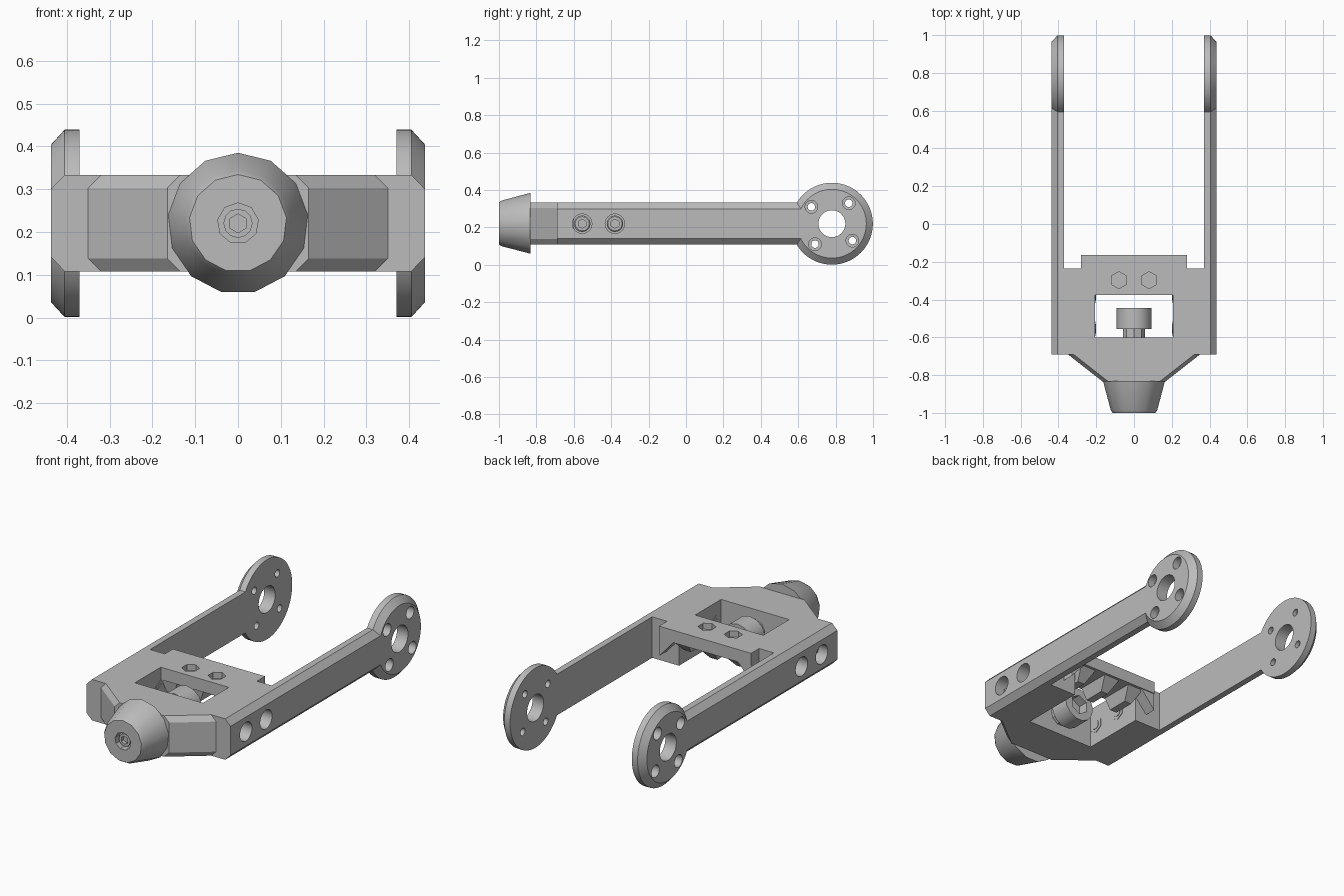
import bpy, bmesh, math
from mathutils import Vector

cube = bpy.data.objects.get("Cube")
if cube:
    bpy.data.objects.remove(cube)

grey = bpy.data.materials.new("plain grey")
grey.use_nodes = True
colour = (0.5, 0.5, 0.5, 1)
grey.diffuse_color = colour
grey.node_tree.nodes["Principled BSDF"].inputs["Base Color"].default_value = colour

MID = 0.22               # height of every horizontal axis
LOW, HIGH = 0.108, 0.333  # underside and top of the frame


def loft(name, rings, smooth=False):
    """Solid skinned through matching rings, capped at both ends."""
    bm = bmesh.new()
    loops = [[bm.verts.new(p) for p in ring] for ring in rings]
    for a, b in zip(loops, loops[1:]):
        for i in range(len(a)):
            j = (i + 1) % len(a)
            bm.faces.new((a[i], a[j], b[j], b[i]))
    bm.faces.new(loops[0])
    bm.faces.new(loops[-1])
    bmesh.ops.recalc_face_normals(bm, faces=bm.faces)
    mesh = bpy.data.meshes.new(name)
    bm.to_mesh(mesh)
    bm.free()
    mesh.materials.append(grey)
    ob = bpy.data.objects.new(name, mesh)
    bpy.context.collection.objects.link(ob)
    if smooth:
        shade(ob)
    return ob


def shade(ob):
    bpy.ops.object.select_all(action="DESELECT")
    ob.select_set(True)
    bpy.context.view_layer.objects.active = ob
    bpy.ops.object.shade_smooth_by_angle(angle=math.radians(32))


def turned(name, axis, centre, steps, sides, smooth=True, turn=0.0):
    """Round or polygonal solid: steps are (position along axis, radius)."""
    rings = []
    for pos, rad in steps:
        ring = []
        for i in range(sides):
            t = turn + math.tau * i / sides
            p = [centre[0] + rad * math.sin(t), centre[1] + rad * math.cos(t)]
            p.insert("xyz".index(axis), pos)
            ring.append(Vector(p))
        rings.append(ring)
    return loft(name, rings, smooth)


def box(name, x0, x1, y0, y1, z0, z1):
    return loft(name, [[(x0, y0, z), (x1, y0, z), (x1, y1, z), (x0, y1, z)] for z in (z0, z1)])


def cut(ob, cutters):
    bpy.context.view_layer.objects.active = ob
    for c in cutters:
        m = ob.modifiers.new("cut", "BOOLEAN")
        m.operation, m.solver, m.object = "DIFFERENCE", "EXACT", c
        bpy.ops.object.modifier_apply(modifier=m.name)
    for c in cutters:
        bpy.data.objects.remove(c)
    shade(ob)


def bevelled_section(y, w, c):
    """Wide octagonal section of the tapered nose."""
    half = [(w - c, LOW), (w, LOW + c), (w, HIGH - c), (w - c, HIGH)]
    return [(x, y, z) for x, z in half] + [(-x, y, z) for x, z in reversed(half)]


SCREWS_Y = (-0.555, -0.38)


def side_bores(s):
    return [turned("bore", "x", (y, MID), [(s * 0.33, 0.052), (s * 0.5, 0.052)], 24) for y in SCREWS_Y]


# Tapered front of the frame
loft("tapered_nose", [bevelled_section(-0.69, 0.35, 0.03), bevelled_section(-0.835, 0.165, 0.03)])
box("front_crossbar", -0.38, 0.38, -0.69, -0.6, LOW, HIGH)

for s, side in ((1, "left"), (-1, "right")):
    # Solid cheek between the window and the arm
    xs = sorted((s * 0.207, s * 0.38))
    cheek = box(side + "_cheek", *xs, -0.6, -0.235, LOW, HIGH)
    cut(cheek, side_bores(s))

    # Long arm with bevelled outer edges
    section = [(0.37, LOW), (0.405, LOW), (0.437, LOW + 0.033), (0.437, HIGH - 0.033), (0.405, HIGH), (0.37, HIGH)]
    arm = loft(side + "_arm", [[(s * x, y, z) for x, z in section] for y in (-0.69, 0.622)])
    cut(arm, side_bores(s))

    # Round mounting flange with centre hole and countersunk screw holes
    hub = (0.78, MID)
    flange = turned(side + "_flange", "x", hub, [(s * 0.37, 0.219), (s * 0.405, 0.219), (s * 0.437, 0.184)], 64)
    holes = [turned("hole", "x", hub, [(s * 0.3, 0.072), (s * 0.5, 0.072)], 40)]
    for k in range(4):
        t = math.radians(50.5 + 90 * k)
        at = (hub[0] + 0.142 * math.cos(t), hub[1] + 0.142 * math.sin(t))
        holes.append(turned("hole", "x", at, [(s * 0.3, 0.02), (s * 0.395, 0.02), (s * 0.396, 0.034), (s * 0.5, 0.034)], 20))
    cut(flange, holes)

    # Sunken cap screws and their nuts on the window wall
    for n, y in enumerate(SCREWS_Y):
        head = turned(f"{side}_screw_{n}", "x", (y, MID), [(s * 0.32, 0.044), (s * 0.365, 0.044), (s * 0.37, 0.038)], 20)
        cut(head, [turned("socket", "x", (y, MID), [(s * 0.345, 0.024), (s * 0.4, 0.024)], 6, False)])
        turned(f"{side}_nut_{n}", "x", (y, MID), [(s * 0.22, 0.045), (s * 0.204, 0.045)], 6, False)
        turned(f"{side}_screw_tip_{n}", "x", (y, MID), [(s * 0.22, 0.025), (s * 0.201, 0.025)], 16)

# Thin rear bridge with two hexagonal pockets
bridge = box("rear_bridge", -0.28, 0.28, -0.375, -0.165, 0.265, HIGH)
cut(bridge, [turned("pocket", "z", (x, -0.297), [(0.3, 0.045), (0.4, 0.045)], 6, False) for x in (-0.08, 0.08)])

# Tapering ribs below the bridge
for n, x in enumerate((-0.16, 0, 0.16)):
    loft(f"bridge_rib_{n}", [[(x - w, y0, z), (x + w, y0, z), (x + w, y1, z), (x - w, y1, z)]
                             for w, y0, y1, z in ((0.05, -0.37, -0.175, 0.27), (0.022, -0.36, -0.24, 0.2))])

# Sloping gussets that carry the bridge ends
for s, side in ((1, "left"), (-1, "right")):
    outline = [(0.28, LOW + 0.06), (0.28, 0.27), (0.19, 0.27)]
    loft(side + "_bridge_gusset", [[(s * x, y, z) for x, z in outline] for y in (-0.37, -0.17)])

# Tapered bumper on the nose, with a socket at its tip
bumper = turned("bumper", "y", (0, MID), [(-0.832, 0.165), (-0.985, 0.124), (-1, 0.114)], 13)
cut(bumper, [turned("socket", "y", (0, MID), [(-0.96, 0.048), (-1.1, 0.048)], 9, False)])
tip = turned("bumper_screw_tip", "y", (0, MID), [(-0.95, 0.034), (-0.985, 0.034)], 12)
cut(tip, [turned("socket", "y", (0, MID), [(-0.965, 0.022), (-1.1, 0.022)], 6, False)])

# Bolt that holds the bumper, its head inside the window
turned("bumper_bolt_shank", "y", (0, MID), [(-0.62, 0.06), (-0.55, 0.06)], 9, False)
head = turned("bumper_bolt_head", "y", (0, MID), [(-0.555, 0.093), (-0.445, 0.093)], 13)
cut(head, [turned("socket", "y", (0, MID), [(-0.5, 0.055), (-0.4, 0.055)], 6, False)])
